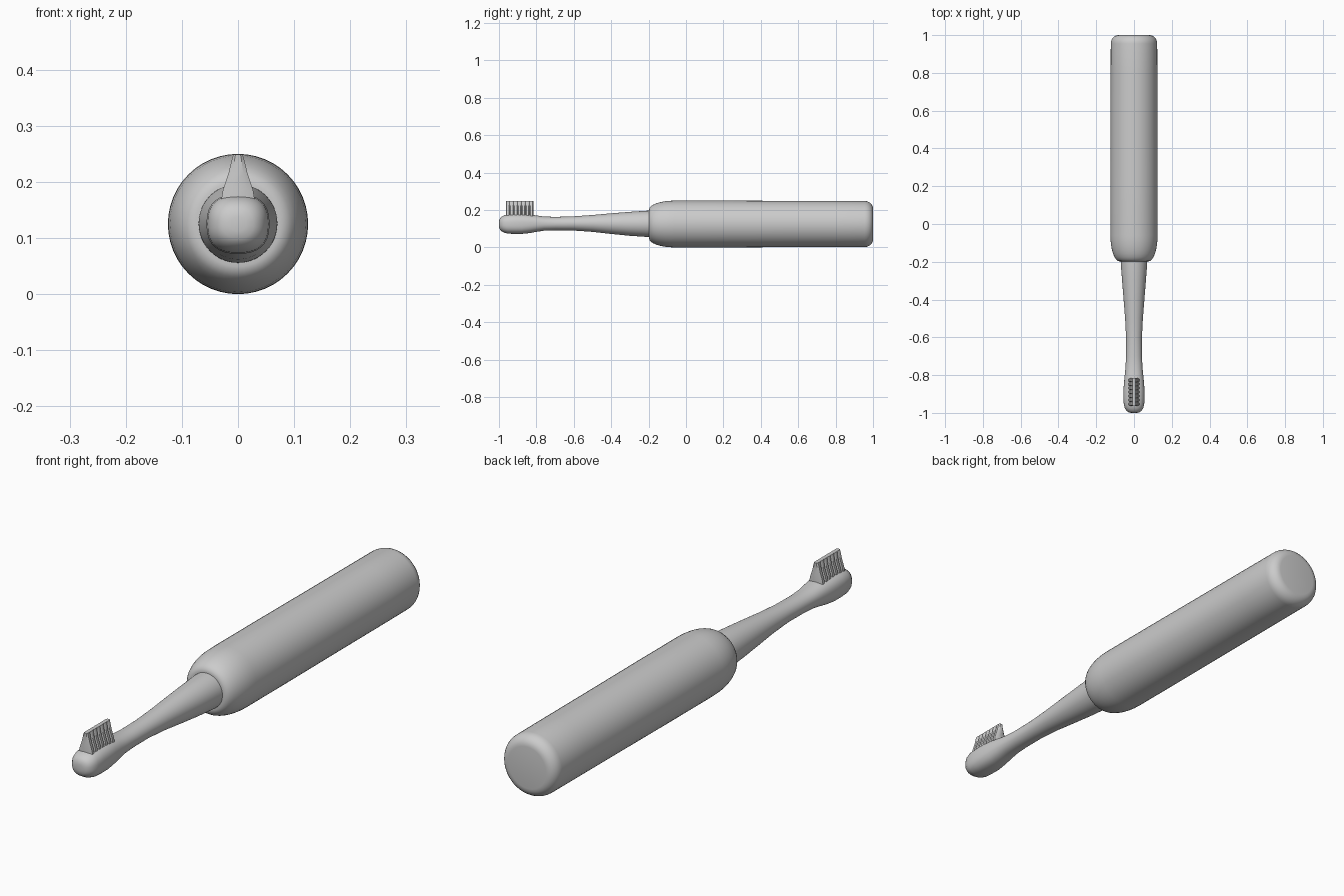
import bpy, bmesh, math

if "Cube" in bpy.data.objects:
    bpy.data.objects.remove(bpy.data.objects["Cube"])


def skin(name, rings, angle=40):
    """Bridge equal-length closed rings of points and cap both ends."""
    bm = bmesh.new()
    vr = [[bm.verts.new(p) for p in ring] for ring in rings]
    n = len(vr[0])
    for a, b in zip(vr, vr[1:]):
        for i in range(n):
            j = (i + 1) % n
            bm.faces.new((a[i], a[j], b[j], b[i]))
    bm.faces.new(vr[0])
    bm.faces.new(vr[-1])
    bmesh.ops.recalc_face_normals(bm, faces=bm.faces)
    mesh = bpy.data.meshes.new(name)
    bm.to_mesh(mesh)
    bm.free()
    ob = bpy.data.objects.new(name, mesh)
    bpy.context.collection.objects.link(ob)
    bpy.ops.object.select_all(action='DESELECT')
    ob.select_set(True)
    bpy.context.view_layer.objects.active = ob
    bpy.ops.object.shade_smooth_by_angle(angle=math.radians(angle))
    return ob


def section(y, zc, rx, rz, power=2.0, n=48):
    """Superellipse cross-section standing across the y axis."""
    pts = []
    for i in range(n):
        a = 2 * math.pi * i / n
        c, s = math.cos(a), math.sin(a)
        e = 2 / power
        pts.append((rx * math.copysign(abs(c) ** e, c), y,
                    zc + rz * math.copysign(abs(s) ** e, s)))
    return pts


# Handle: long cylinder, domed shoulder at the front, rounded rim at the back
profile = [(-0.198, 0.066)]
for i in range(9):
    a = math.pi / 2 * i / 8
    profile.append((-0.06 - 0.138 * math.cos(a), 0.076 + 0.049 * math.sin(a)))
profile += [(0.2, 0.125), (0.5, 0.124), (0.8, 0.1235)]
for i in range(7):
    a = math.pi / 2 * i / 6
    profile.append((0.955 + 0.045 * math.sin(a), 0.083 + 0.04 * math.cos(a)))
skin("handle", [section(y, 0.125, r, r) for y, r in profile])

# Neck and brush head: y, centre z, half width, half height, squareness
neck = [
    (-0.15, 0.126, 0.071, 0.071, 2.0),
    (-0.21, 0.126, 0.070, 0.070, 2.0),
    (-0.30, 0.126, 0.063, 0.064, 2.0),
    (-0.40, 0.127, 0.055, 0.055, 2.0),
    (-0.50, 0.128, 0.047, 0.045, 2.0),
    (-0.60, 0.128, 0.042, 0.038, 2.0),
    (-0.70, 0.127, 0.042, 0.036, 2.1),
    (-0.76, 0.127, 0.045, 0.038, 2.2),
    (-0.80, 0.127, 0.049, 0.044, 2.3),
    (-0.84, 0.126, 0.053, 0.050, 2.4),
    (-0.88, 0.125, 0.056, 0.053, 2.5),
    (-0.92, 0.125, 0.056, 0.053, 2.5),
    (-0.955, 0.125, 0.054, 0.051, 2.5),
    (-0.975, 0.125, 0.049, 0.045, 2.4),
    (-0.99, 0.125, 0.039, 0.036, 2.3),
    (-0.997, 0.125, 0.028, 0.026, 2.2),
    (-1.0, 0.125, 0.014, 0.013, 2.0),
]
skin("neck_and_head", [section(*s) for s in neck])

# Bristles: a ribbed wedge, wide at the head and thin along the top
TUFTS, Y0, Y1 = 7, -0.963, -0.815


def bristle_ring(z, half, groove):
    step = (Y1 - Y0) / TUFTS
    side = [(half * 0.55, Y0)]
    for t in range(TUFTS):
        y = Y0 + t * step
        side += [(half, y + step * 0.2), (half, y + step * 0.75)]
        if t < TUFTS - 1:
            side.append((half - groove, y + step * 0.97))
    side.append((half * 0.55, Y1))
    return ([(x, y, z) for x, y in side] +
            [(-x, y, z) for x, y in reversed(side)])


skin("bristles", [bristle_ring(0.160, 0.031, 0.010),
                  bristle_ring(0.185, 0.027, 0.009),
                  bristle_ring(0.215, 0.017, 0.006),
                  bristle_ring(0.240, 0.011, 0.003),
                  bristle_ring(0.249, 0.008, 0.001)], 30)
